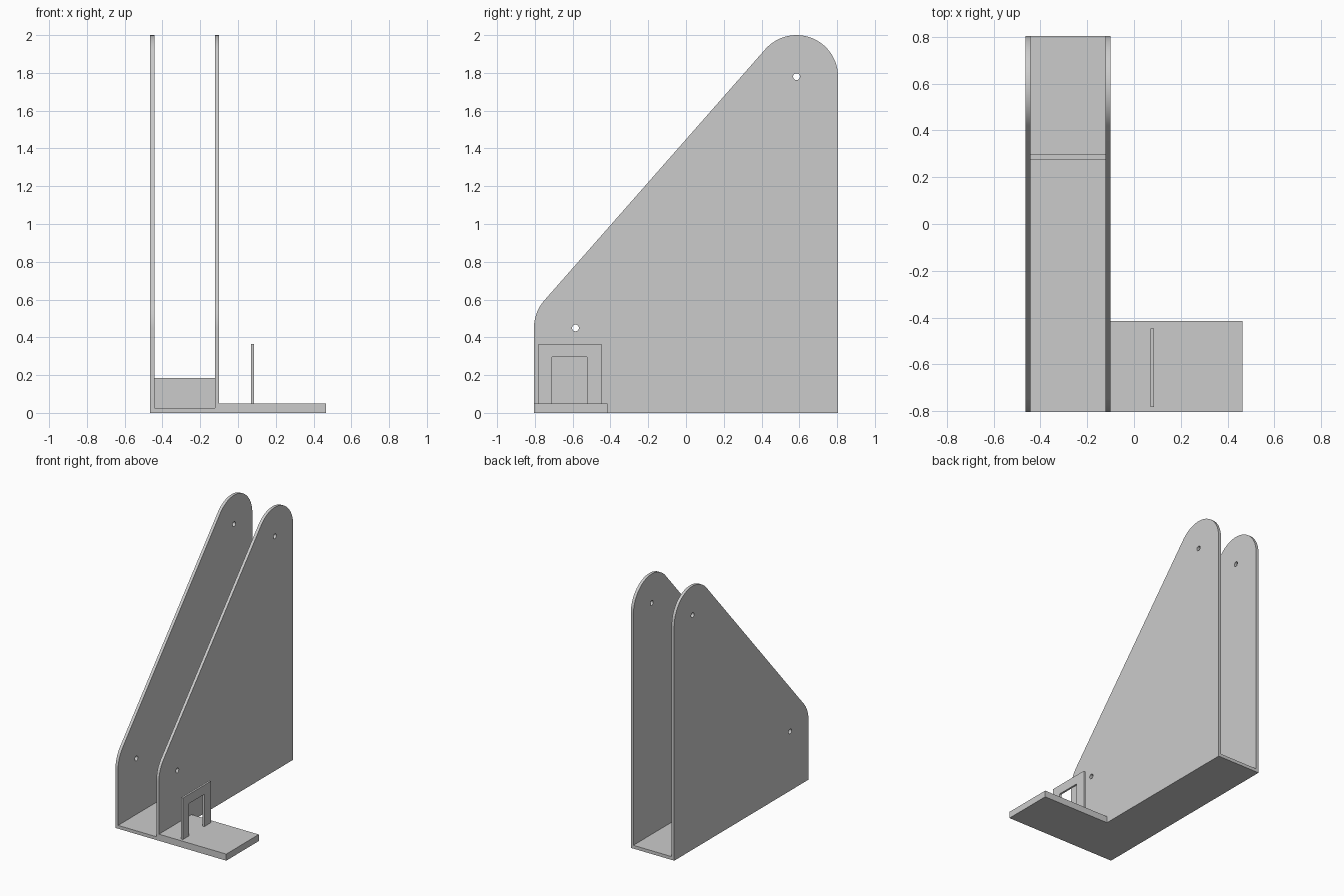
import bpy, bmesh, math
from mathutils import Vector

if "Cube" in bpy.data.objects:
    bpy.data.objects.remove(bpy.data.objects["Cube"], do_unlink=True)

grey = bpy.data.materials.new("plain grey")
grey.use_nodes = True
COLOUR = (0.6, 0.6, 0.6, 1)
grey.diffuse_color = COLOUR
grey.node_tree.nodes["Principled BSDF"].inputs["Base Color"].default_value = COLOUR


def finish(name, bm):
    bmesh.ops.recalc_face_normals(bm, faces=bm.faces)
    mesh = bpy.data.meshes.new(name)
    bm.to_mesh(mesh)
    bm.free()
    mesh.materials.append(grey)
    obj = bpy.data.objects.new(name, mesh)
    bpy.context.collection.objects.link(obj)
    return obj


def box(name, x0, x1, y0, y1, z0, z1):
    bm = bmesh.new()
    bmesh.ops.create_cube(bm, size=1)
    for v in bm.verts:
        v.co = Vector(((x0 + x1) / 2 + v.co.x * (x1 - x0),
                       (y0 + y1) / 2 + v.co.y * (y1 - y0),
                       (z0 + z1) / 2 + v.co.z * (z1 - z0)))
    return finish(name, bm)


def plate(name, x0, x1, loops):
    """Sheet in the YZ plane: the first loop is the outline, the others are holes."""
    bm = bmesh.new()
    for loop in loops:
        verts = [bm.verts.new((x0, y, z)) for y, z in loop]
        for a, b in zip(verts, verts[1:] + verts[:1]):
            bm.edges.new((a, b))
    bmesh.ops.triangle_fill(bm, edges=bm.edges[:], use_beauty=True, normal=(1, 0, 0))
    bmesh.ops.dissolve_limit(bm, angle_limit=0.001, verts=[], edges=bm.edges[:])
    ext = bmesh.ops.extrude_face_region(bm, geom=bm.faces[:], use_keep_orig=True)
    moved = [g for g in ext["geom"] if isinstance(g, bmesh.types.BMVert)]
    bmesh.ops.translate(bm, verts=moved, vec=(x1 - x0, 0, 0))
    return finish(name, bm)


def arc(centre, radius, start, end, steps):
    return [(centre[0] + radius * math.cos(start + (end - start) * i / steps),
             centre[1] + radius * math.sin(start + (end - start) * i / steps))
            for i in range(steps + 1)]


# Side walls: rounded around two pin holes, with a straight slope between
BACK, RADIUS, HOLE = 0.805, 0.22, 0.018
low, high = (-0.585, 0.45), (0.585, 1.78)
slope = math.atan2(high[1] - low[1], high[0] - low[0]) + math.pi / 2
outline = ([(-BACK, 0), (BACK, 0)]
           + arc(high, RADIUS, 0, slope, 32)
           + arc(low, RADIUS, slope, math.pi, 16))
holes = [arc(c, HOLE, 0, math.tau, 24)[:-1] for c in (low, high)]
walls = [plate("right_side_wall", -0.465, -0.443, [outline] + holes),
         plate("left_side_wall", -0.122, -0.10, [outline] + holes)]
for wall in walls:
    bpy.ops.object.select_all(action='DESELECT')
    wall.select_set(True)
    bpy.context.view_layer.objects.active = wall
    bpy.ops.object.shade_smooth_by_angle(angle=math.radians(30))

# Channel floor and low cross wall between the side walls
box("channel_floor", -0.443, -0.122, -BACK, BACK, 0, 0.025)
box("cross_wall", -0.443, -0.122, 0.275, 0.297, 0.025, 0.185)

# Side platform carrying a small square arch
box("side_platform", -0.10, 0.465, -BACK, -0.415, 0, 0.05)
plate("square_arch", 0.07, 0.085,
      [[(-0.782, 0.05), (-0.71, 0.05), (-0.71, 0.295), (-0.525, 0.295),
        (-0.525, 0.05), (-0.447, 0.05), (-0.447, 0.365), (-0.782, 0.365)]])
